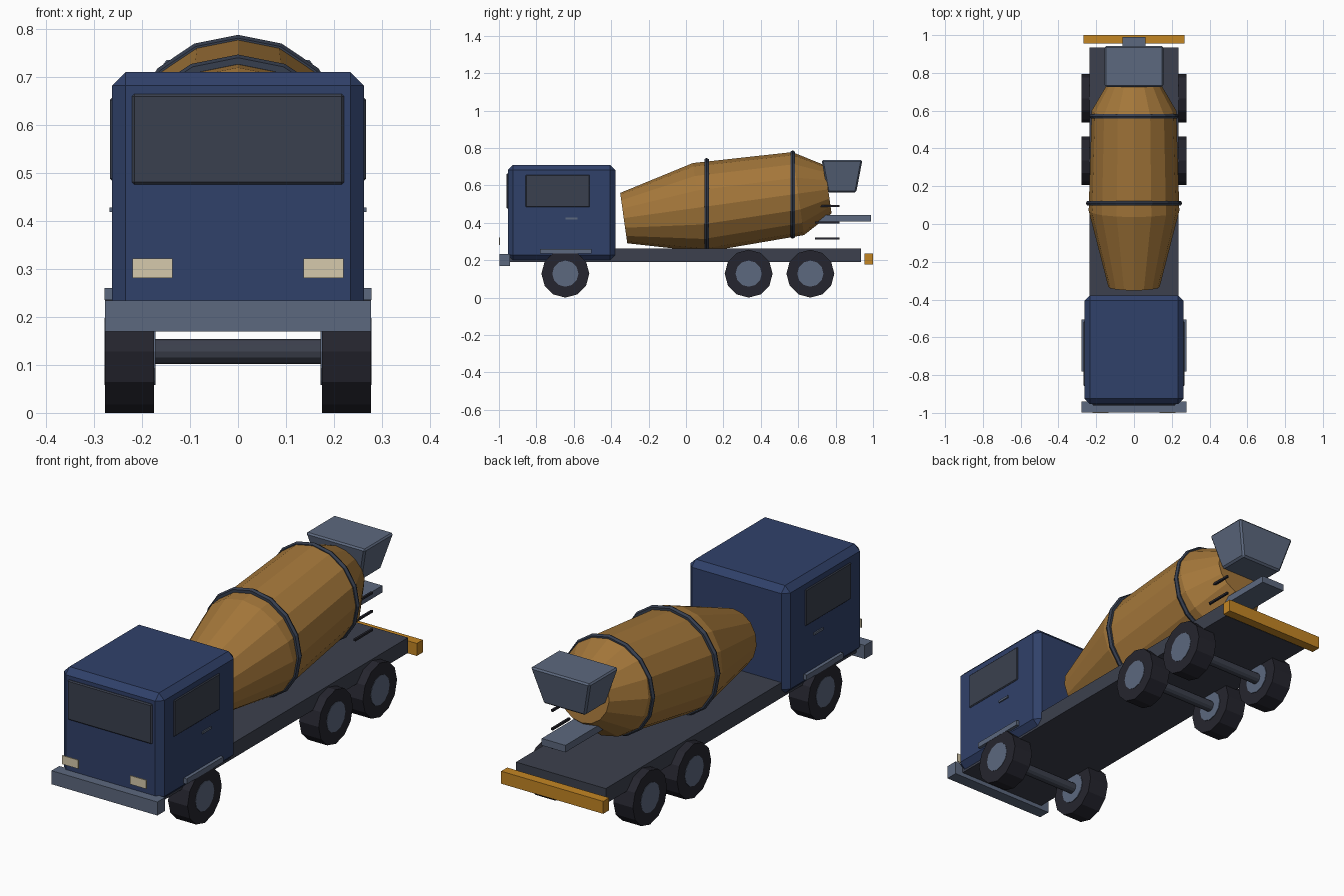
import bpy, bmesh, math
from mathutils import Matrix, Vector

cube = bpy.data.objects.get("Cube")
if cube:
    bpy.data.objects.remove(cube, do_unlink=True)


def material(name, r, g, b):
    lin = [(c / 255 / 12.92 if c < 11 else ((c / 255 + 0.055) / 1.055) ** 2.4) for c in (r, g, b)]
    m = bpy.data.materials.new(name)
    m.use_nodes = True
    m.diffuse_color = (*lin, 1)
    m.node_tree.nodes["Principled BSDF"].inputs["Base Color"].default_value = (*lin, 1)
    return m


BLUE = material("cab_blue", 48, 65, 106)
OCHRE = material("drum_ochre", 164, 119, 58)
STEEL = material("steel_grey", 92, 104, 126)
FRAME = material("frame_grey", 60, 64, 77)
RUBBER = material("tyre_black", 37, 37, 46)
GLASS = material("dark_glass", 58, 64, 78)
BAND = material("band_slate", 54, 62, 78)
LAMP = material("lamp_cream", 214, 202, 172)
AMBER = material("amber", 196, 134, 36)


def finish(name, bm, mat):
    bmesh.ops.recalc_face_normals(bm, faces=bm.faces)
    me = bpy.data.meshes.new(name)
    bm.to_mesh(me)
    bm.free()
    me.materials.append(mat)
    ob = bpy.data.objects.new(name, me)
    bpy.context.collection.objects.link(ob)
    return ob


def box(name, mat, x, y, z, bevel=0, taper=(1, 1)):
    """Box from (min, max) ranges; taper scales the bottom face."""
    bm = bmesh.new()
    bmesh.ops.create_cube(bm, size=1)
    for v in bm.verts:
        if v.co.z < 0:
            v.co.x *= taper[0]
            v.co.y *= taper[1]
        for i, (lo, hi) in enumerate((x, y, z)):
            v.co[i] = (lo + hi) / 2 + v.co[i] * (hi - lo)
    if bevel:
        bmesh.ops.bevel(bm, geom=bm.edges[:], offset=bevel, segments=1, affect='EDGES')
    return finish(name, bm, mat)


def lathe(name, mat, profile, sides, matrix, closed=False):
    """Rings of (radius, height) around local z, with capped ends or closed in a loop."""
    bm = bmesh.new()
    rings = [[bm.verts.new(matrix @ Vector((r * math.cos(a), r * math.sin(a), h)))
              for a in (2 * math.pi * i / sides for i in range(sides))] for r, h in profile]
    pairs = list(zip(rings, rings[1:]))
    if closed:
        pairs.append((rings[-1], rings[0]))
    else:
        bm.faces.new(rings[0])
        bm.faces.new(rings[-1])
    for a, b in pairs:
        for i in range(sides):
            j = (i + 1) % sides
            bm.faces.new((a[i], a[j], b[j], b[i]))
    return finish(name, bm, mat)


def span(side, a, b):
    return tuple(sorted((side * a, side * b)))


SIDES = (("left", 1), ("right", -1))
TO_X = Matrix.Rotation(math.pi / 2, 4, 'Y')
TO_Y = Matrix.Rotation(-math.pi / 2, 4, 'X')

# Frame and bumpers
box("chassis", FRAME, (-.235, .235), (-.95, .935), (.19, .262))
box("front_bumper", STEEL, (-.277, .277), (-.998, -.94), (.17, .234))
box("rear_bumper", AMBER, (-.267, .267), (.955, 1), (.176, .235))

# Cab
box("cab", BLUE, (-.262, .262), (-.953, -.378), (.2, .71), bevel=.028)
box("windshield", GLASS, (-.221, .221), (-.961, -.93), (.476, .664), bevel=.005)
for label, s in SIDES:
    box(label + "_window", GLASS, span(s, .24, .267), (-.857, -.515), (.484, .656), bevel=.004)
    box(label + "_door_handle", STEEL, span(s, .25, .268), (-.645, -.58), (.418, .428))
    box(label + "_cab_step", STEEL, span(s, .22, .278), (-.78, -.505), (.235, .26))
    box(label + "_headlight", LAMP, span(s, .136, .22), (-1, -.995), (.281, .322))

# Wheels, hubs and axles
for axle, y in (("front", -.645), ("middle", .335), ("rear", .665)):
    centre = Matrix.Translation((0, y, .128)) @ TO_X
    lathe(axle + "_axle", FRAME, [(.026, -.2), (.026, .2)], 12, centre)
    for label, s in SIDES:
        lathe(f"{axle}_{label}_tyre", RUBBER, [(.128, s * .175), (.128, s * .277)], 12, centre)
        lathe(f"{axle}_{label}_hub", STEEL, [(.07, s * .172), (.07, s * .2785)], 12, centre)

# Tilted mixing drum
tilt = Matrix.Rotation(math.radians(8), 4, 'X')
lathe("mixing_drum", OCHRE, [(.136, 0), (.24, .407), (.224, .942), (.13, 1.104)], 16,
      Matrix.Translation((0, -.333, .425)) @ tilt @ TO_Y)

# Upright bands round the drum
for name, y, z, radius in (("front_band", .11, .491, .242), ("rear_band", .57, .551, .223)):
    loop = [(radius + .0135 * math.cos(a), .0135 * math.sin(a))
            for a in (math.pi * i / 3 for i in range(6))]
    lathe(name, BAND, loop, 16, Matrix.Translation((0, y, z)) @ TO_Y, closed=True)

# Hopper, chute and ladder rungs
box("hopper", STEEL, (-.157, .157), (.725, .943), (.563, .735), bevel=.008, taper=(.7, .7))
box("chute", STEEL, (-.062, .062), (.7, .99), (.408, .441))
for i in range(3):
    z = .315 + i * .0875
    box(f"ladder_rung_{i + 1}", RUBBER, (.122, .132), (.69, .82), (z - .005, z + .005))
